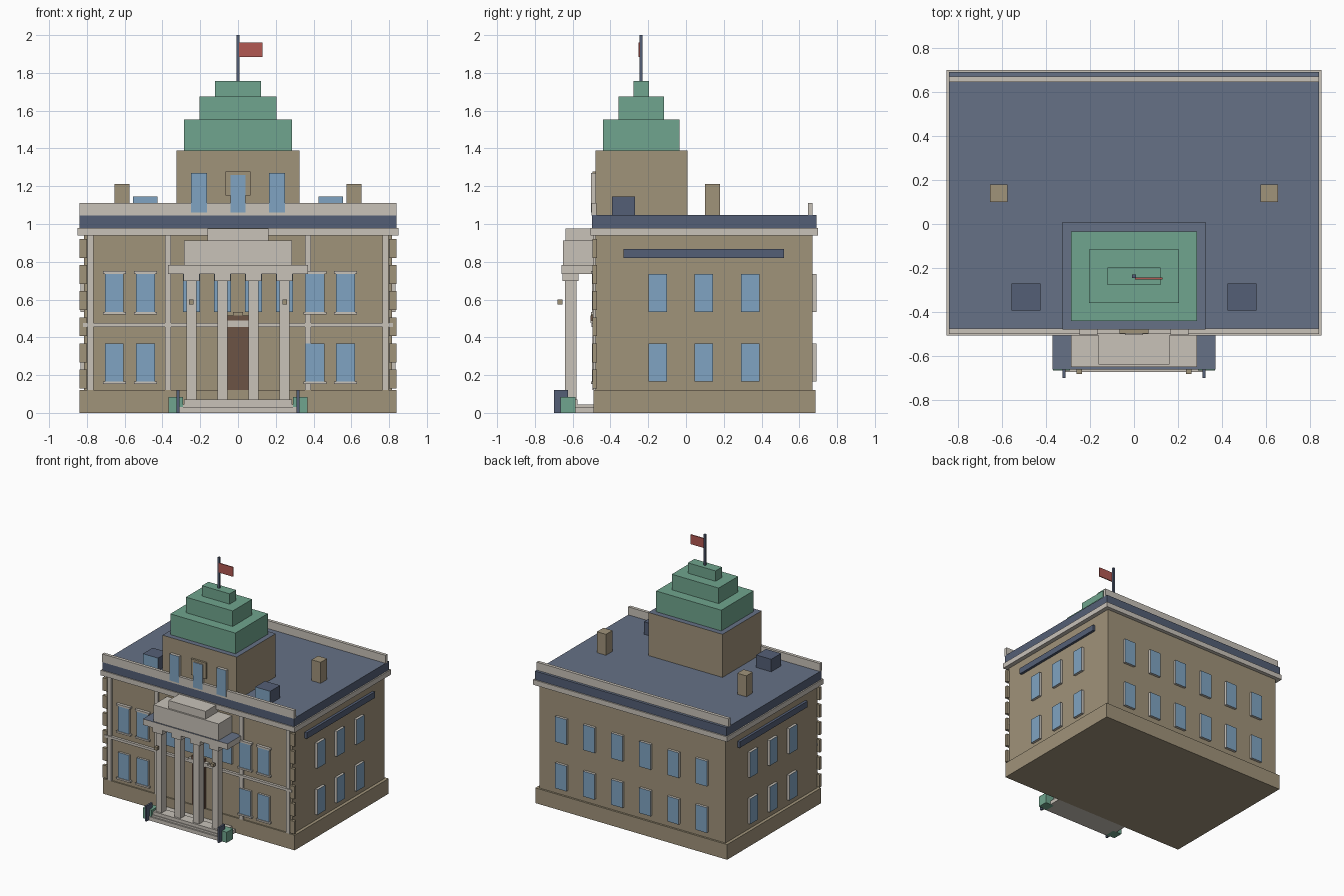
import bpy, bmesh
from mathutils import Vector

if "Cube" in bpy.data.objects:
    bpy.data.objects.remove(bpy.data.objects["Cube"])


def srgb(*c):
    return [((v / 255 + 0.055) / 1.055) ** 2.4 if v > 10 else v / 255 / 12.92 for v in c] + [1.0]


def material(name, *c):
    m = bpy.data.materials.new(name)
    m.diffuse_color = srgb(*c)
    m.use_nodes = True
    m.node_tree.nodes["Principled BSDF"].inputs["Base Color"].default_value = m.diffuse_color
    return m


TAN = material("tan_stone", 160, 147, 122)
CREAM = material("pale_stone", 200, 194, 185)
GLASS = material("window_blue", 128, 164, 194)
ROOF = material("slate_roof", 102, 113, 134)
NAVY = material("dark_slate", 84, 95, 118)
GREEN = material("copper_green", 112, 165, 142)
DOOR = material("door_brown", 108, 83, 69)
RED = material("flag_red", 178, 88, 82)


def box(name, x, y, z, mat, face_mat=None, face_dir=None):
    """Box from (min, max) ranges; faces pointing along face_dir take face_mat."""
    bm = bmesh.new()
    bmesh.ops.create_cube(bm, size=1)
    for v in bm.verts:
        v.co = [r[0] if c < 0 else r[1] for c, r in zip(v.co, (x, y, z))]
    bm.normal_update()
    me = bpy.data.meshes.new(name)
    me.materials.append(mat)
    if face_mat:
        me.materials.append(face_mat)
        for f in bm.faces:
            f.material_index = int(f.normal.dot(Vector(face_dir)) > 0.9)
    bm.to_mesh(me)
    bm.free()
    ob = bpy.data.objects.new(name, me)
    bpy.context.collection.objects.link(ob)
    return ob


def mid(c, w):
    return (c - w / 2, c + w / 2)


def pair(name, x, y, z, *mats):
    """Box and its mirror image across x = 0."""
    box(name + "_right", x, y, z, *mats)
    box(name + "_left", (-x[1], -x[0]), y, z, *mats)


UP, FRONT = (0, 0, 1), (0, -1, 0)
ROWS = {"lower": (0.167, 0.367), "upper": (0.535, 0.735)}

# Main block, plinth, cornice and roof
box("plinth", (-0.84, 0.84), (-0.49, 0.685), (0, 0.12), TAN)
box("main_walls", (-0.815, 0.815), (-0.48, 0.67), (0.12, 0.94), TAN)
box("cornice", (-0.85, 0.85), (-0.505, 0.70), (0.94, 0.98), CREAM)
box("roof_slab", (-0.84, 0.84), (-0.497, 0.69), (0.98, 1.047), NAVY, ROOF, UP)
box("front_parapet", (-0.84, 0.84), (-0.50, -0.475), (1.045, 1.11), CREAM)
box("back_parapet", (-0.84, 0.84), (0.645, 0.67), (1.045, 1.11), CREAM)

# Front facade trim
box("string_course", (-0.82, 0.82), (-0.50, -0.47), (0.455, 0.475), CREAM)
pair("inner_pilaster", (0.355, 0.387), (-0.493, -0.47), (0.12, 0.94), CREAM)
pair("outer_pilaster", (0.765, 0.797), (-0.493, -0.47), (0.12, 0.94), CREAM)
for i in range(6):
    z = 0.13 + i * 0.138
    pair(f"quoin_{i}", (0.80, 0.84), (-0.495, -0.472), (z, z + 0.1), TAN)

# Front windows with sills and lintels
for row, z in ROWS.items():
    for i, x in enumerate((-0.655, -0.49, 0.408, 0.57)):
        box(f"front_window_{row}_{i}", mid(x, 0.1), (-0.497, -0.47), z, CREAM, GLASS, FRONT)
        box(f"front_sill_{row}_{i}", mid(x, 0.122), (-0.503, -0.47), (z[0] - 0.013, z[0]), CREAM)
        if row == "upper":
            box(f"front_lintel_{i}", mid(x, 0.122), (-0.503, -0.47), (z[1], z[1] + 0.015), CREAM)
for i, x in enumerate((-0.247, -0.082, 0.082, 0.247)):
    box(f"portico_window_{i}", mid(x, 0.09), (-0.497, -0.47), ROWS["upper"], CREAM, GLASS, FRONT)

# Side and back windows
for row, z in ROWS.items():
    for i in range(3):
        y = mid(-0.15 + i * 0.245, 0.098)
        box(f"right_window_{row}_{i}", (0.80, 0.835), y, z, CREAM, GLASS, (1, 0, 0))
        box(f"left_window_{row}_{i}", (-0.835, -0.80), y, z, CREAM, GLASS, (-1, 0, 0))
        pair(f"back_window_{row}_{i}", mid(0.123 + i * 0.246, 0.1), (0.66, 0.69), z,
             CREAM, GLASS, (0, 1, 0))
pair("side_band", (0.81, 0.835), (-0.33, 0.52), (0.82, 0.868), NAVY)

# Door and its stepped head
box("door", (-0.055, 0.055), (-0.495, -0.47), (0.12, 0.456), DOOR)
box("door_frame_head", (-0.085, 0.085), (-0.506, -0.47), (0.475, 0.49), CREAM)
box("door_head_lower", (-0.055, 0.055), (-0.505, -0.47), (0.49, 0.515), DOOR)
box("door_head_upper", (-0.026, 0.026), (-0.503, -0.47), (0.515, 0.535), TAN)

# Portico steps
box("bottom_step", (-0.32, 0.32), (-0.672, -0.48), (0, 0.03), CREAM)
box("middle_step", (-0.29, 0.29), (-0.66, -0.48), (0.03, 0.045), CREAM)
box("top_step", (-0.285, 0.285), (-0.655, -0.575), (0.045, 0.07), CREAM)

# Portico columns and stacked gable
for i, x in enumerate((-0.246, -0.082, 0.082, 0.246)):
    box(f"column_{i}", mid(x, 0.052), (-0.64, -0.58), (0.06, 0.70), CREAM)
    box(f"column_capital_{i}", mid(x, 0.086), (-0.655, -0.57), (0.698, 0.737), CREAM)
box("entablature", (-0.37, 0.37), (-0.66, -0.48), (0.735, 0.782), CREAM, ROOF, UP)
box("gable_lower", (-0.285, 0.285), (-0.65, -0.48), (0.78, 0.913), CREAM)
box("gable_upper", (-0.162, 0.162), (-0.637, -0.48), (0.91, 0.975), CREAM)
pair("lamp", (0.235, 0.26), (-0.68, -0.655), (0.575, 0.60), TAN)

# Planters and railings beside the steps
pair("planter", (0.29, 0.367), (-0.665, -0.585), (0, 0.083), GREEN)
pair("railing", (0.311, 0.325), (-0.70, -0.625), (0, 0.122), NAVY)

# Rooftop chimneys and skylight boxes
pair("chimney", (0.575, 0.654), (0.10, 0.18), (1.04, 1.213), TAN)
pair("skylight", (0.425, 0.557), (-0.393, -0.27), (1.04, 1.146), NAVY, GLASS, FRONT)

# Tower with windows
box("tower", (-0.325, 0.325), (-0.48, 0.008), (1.04, 1.388), TAN, ROOF, UP)
pair("tower_window", (0.165, 0.248), (-0.503, -0.47), (1.06, 1.27), CREAM, GLASS, FRONT)
box("tower_centre_panel", (-0.065, 0.065), (-0.496, -0.47), (1.15, 1.277), TAN)
box("tower_centre_window", (-0.04, 0.04), (-0.503, -0.47), (1.06, 1.26), CREAM, GLASS, FRONT)

# Stepped dome, pole and flag
YC = -0.237
for i, (hx, dy, z) in enumerate(((0.285, 0.405, (1.385, 1.552)),
                                 (0.205, 0.243, (1.55, 1.675)),
                                 (0.121, 0.08, (1.67, 1.757)))):
    box(f"dome_tier_{i}", (-hx, hx), mid(YC, dy), z, GREEN)
box("flag_pole", mid(0, 0.016), mid(YC, 0.016), (1.75, 2.0), NAVY)
box("flag", (0.005, 0.13), mid(-0.247, 0.008), (1.885, 1.96), RED)
